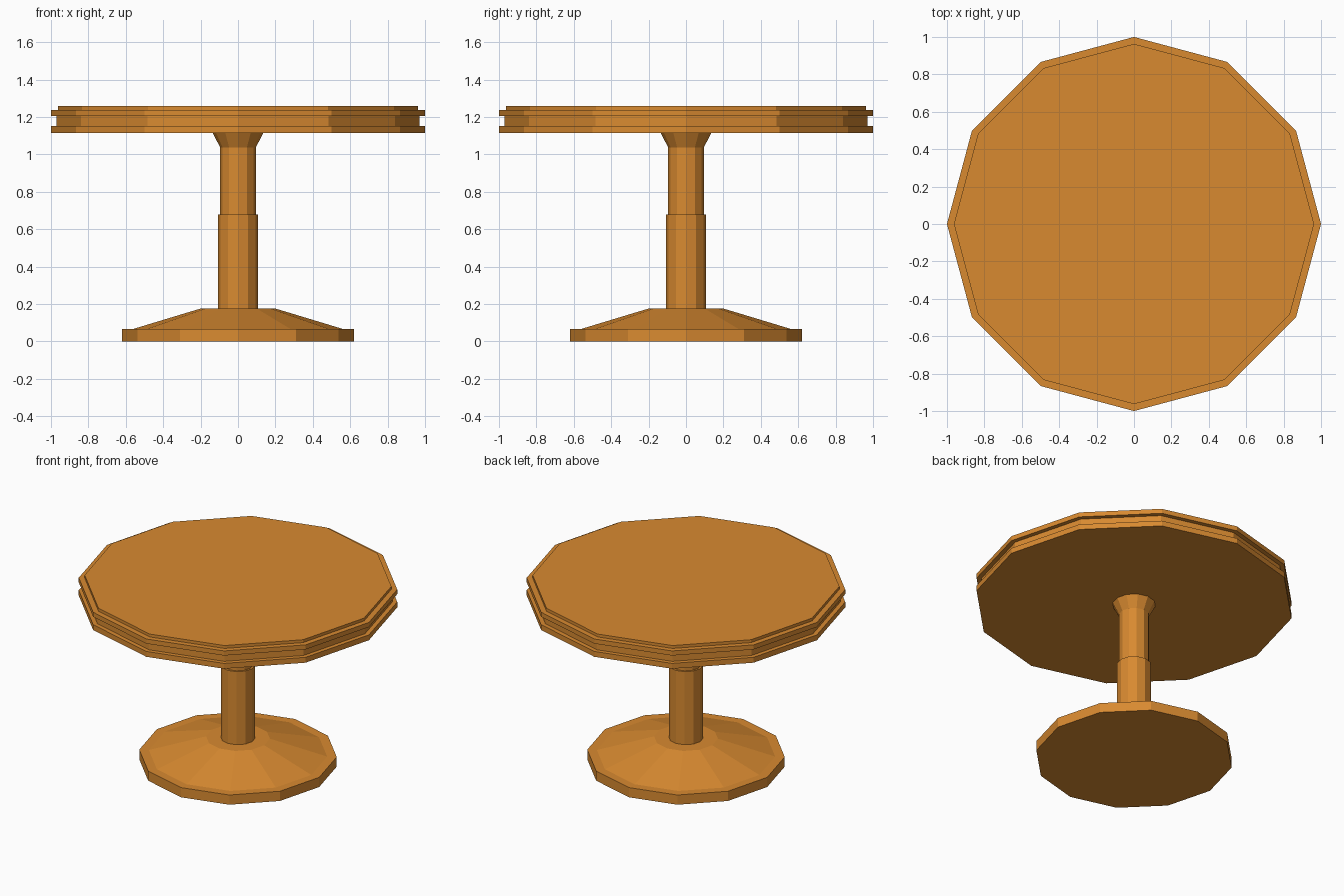
import bpy
import bmesh
from math import cos, sin, tau

default = bpy.data.objects.get("Cube")
if default:
    bpy.data.objects.remove(default, do_unlink=True)

SIDES = 12

wood = bpy.data.materials.new("warm_wood")
wood.use_nodes = True
colour = (0.69, 0.255, 0.03, 1)
wood.diffuse_color = colour
wood.node_tree.nodes["Principled BSDF"].inputs["Base Color"].default_value = colour


def turned(name, profile):
    """Turn a (radius, height) profile about z and cap both ends."""
    bm = bmesh.new()
    rings = [[bm.verts.new((r * cos(tau * i / SIDES), r * sin(tau * i / SIDES), z))
              for i in range(SIDES)] for r, z in profile]
    for low, high in zip(rings, rings[1:]):
        for i in range(SIDES):
            j = (i + 1) % SIDES
            bm.faces.new((low[i], low[j], high[j], high[i]))
    bm.faces.new(rings[0][::-1])
    bm.faces.new(rings[-1])
    mesh = bpy.data.meshes.new(name)
    bm.to_mesh(mesh)
    bm.free()
    mesh.materials.append(wood)
    obj = bpy.data.objects.new(name, mesh)
    bpy.context.collection.objects.link(obj)
    return obj


# Foot: low plinth with a sloped upper side
turned("foot", [(0.62, 0), (0.62, 0.067), (0.56, 0.067), (0.2, 0.176)])

# Column: thicker lower sleeve, slimmer shaft, flared collar
turned("column", [(0.108, 0.17), (0.108, 0.68), (0.095, 0.68),
                  (0.095, 1.037), (0.137, 1.118)])

# Top: two rims with a groove between them and a raised panel
turned("table_top", [(1, 1.115), (1, 1.152), (0.97, 1.152), (0.97, 1.206),
                     (1, 1.206), (1, 1.238), (0.963, 1.238), (0.963, 1.258)])
